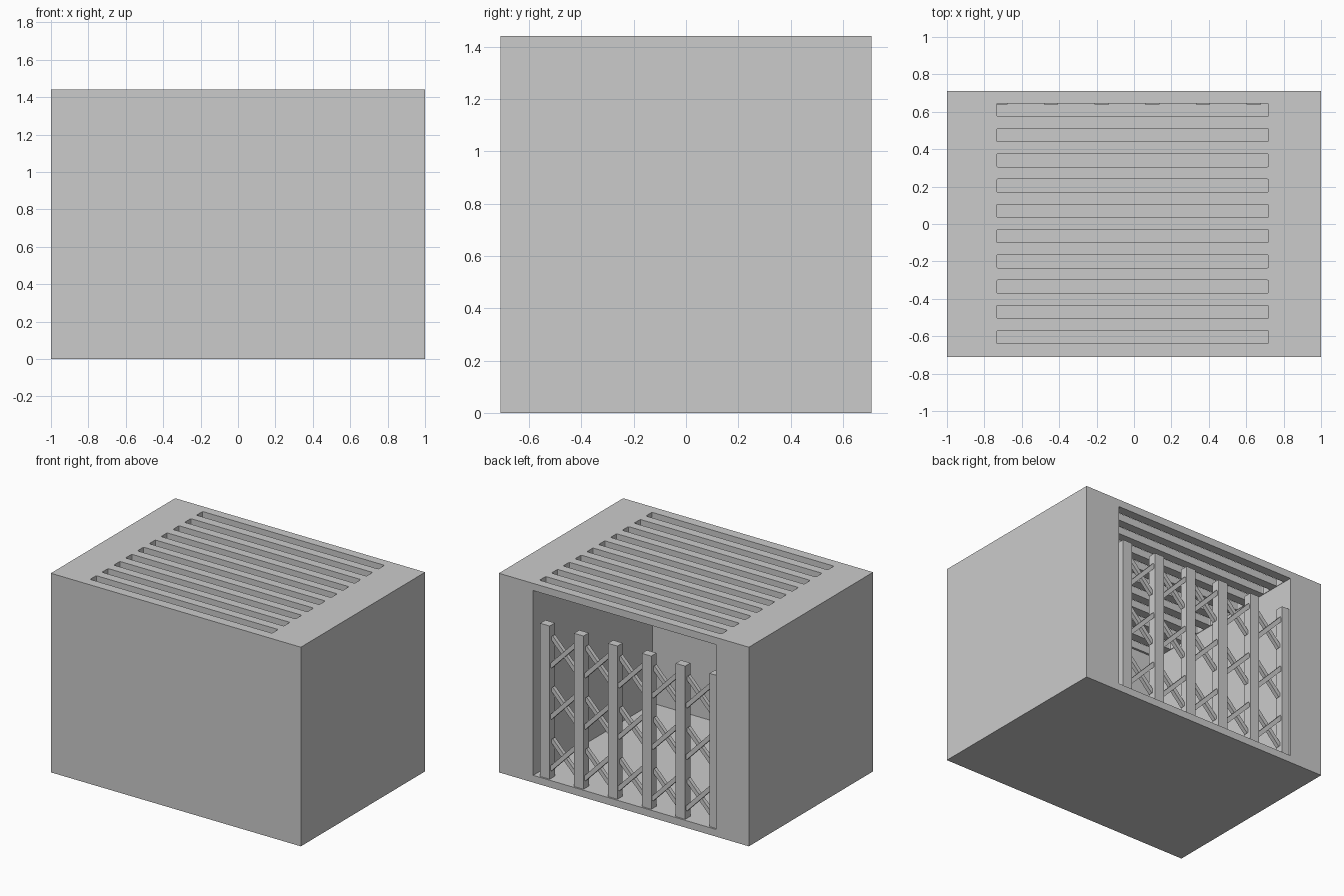
import bpy, math

if "Cube" in bpy.data.objects:
    bpy.data.objects.remove(bpy.data.objects["Cube"])

W, D, H = 2.0, 1.42, 1.44      # outer size
X0, X1 = -0.738, 0.725         # cavity sides
T = 0.052                      # thin wall


def box(name, x, y, z, rot_y=0.0):
    """Box from (min, max) ranges, optionally turned about its own y axis."""
    rng = (x, y, z)
    bpy.ops.mesh.primitive_cube_add(
        size=1, location=[(a + b) / 2 for a, b in rng])
    ob = bpy.context.object
    ob.name = name
    ob.scale = [b - a for a, b in rng]
    bpy.ops.object.transform_apply(location=False, rotation=False, scale=True)
    ob.rotation_euler[1] = rot_y
    return ob


def cut(target, cutter):
    mod = target.modifiers.new("cut", 'BOOLEAN')
    mod.operation = 'DIFFERENCE'
    mod.solver = 'EXACT'
    mod.object = cutter
    bpy.context.view_layer.objects.active = target
    bpy.ops.object.modifier_apply(modifier=mod.name)
    bpy.data.objects.remove(cutter)


# Solid crate body with a cavity open to the back
body = box("crate_body", (-W / 2, W / 2), (-D / 2, D / 2), (0, H))
cut(body, box("cavity_cutter", (X0, X1), (-0.655, D), (T, H - T)))

# Ten ventilation slots through the roof
for i in range(10):
    yc = 0.61 - 0.135 * i
    slot = box("slot_cutter", (X0 + 0.003, X1 - 0.005),
               (yc - 0.035, yc + 0.035), (H - 0.2, H + 0.2))
    bev = slot.modifiers.new("soft_corners", 'BEVEL')
    bev.width = 0.008
    bev.segments = 2
    cut(body, slot)

# Gate posts standing in the back opening
post_x = [0.64 - 0.271 * i for i in range(6)]
for px in post_x:
    box("gate_post", (px - 0.038, px + 0.038), (0.638, 0.698), (T - 0.01, 1.16))

# Crossed lattice arms between neighbouring posts, three levels
for a, b in zip(post_x, post_x[1:]):
    xc = (a + b) / 2
    for zc in (0.225, 0.597, 0.968):
        for sign, y in ((1, 0.675), (-1, 0.661)):
            box("lattice_arm", (xc - 0.145, xc + 0.145),
                (y - 0.014, y + 0.014), (zc - 0.015, zc + 0.015),
                sign * math.radians(46))
